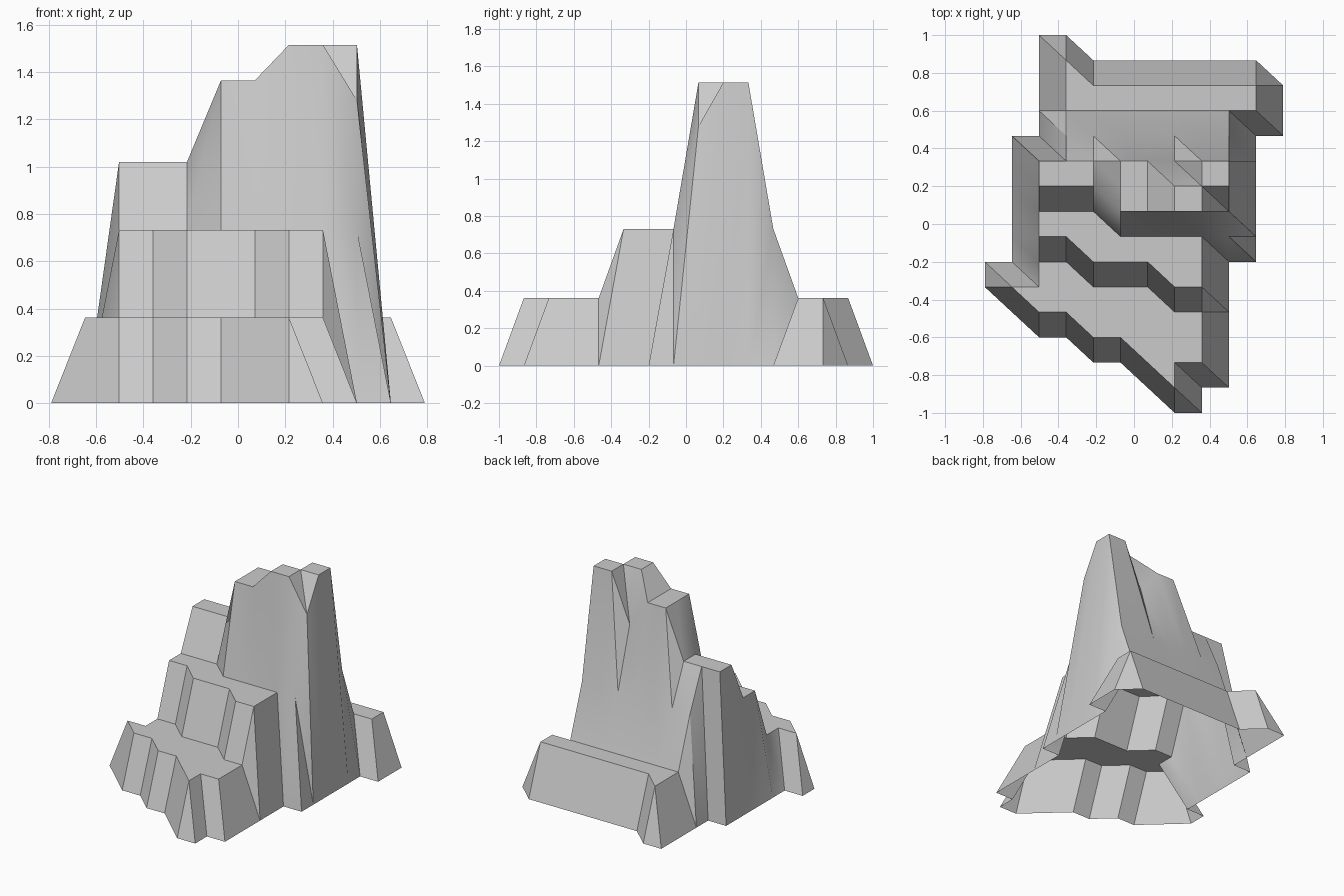
import bpy, bmesh, math

if "Cube" in bpy.data.objects:
    bpy.data.objects.remove(bpy.data.objects["Cube"])

NX, NY = 12, 16
DX, DY = 1.58 / (NX - 1), 2.0 / (NY - 1)

# Terraces: height, first row (front to back), then the column span of each row
TERRACES = [
    (0.362, 1, [(7, 7), (6, 8), (4, 8), (2, 8), (1, 8), (2, 8), (2, 9), (2, 9),
                (2, 9), (2, 9), (3, 9), (3, 10), (3, 10), (3, 3)]),
    (0.732, 5, [(7, 8), (4, 8), (2, 9), (2, 9), (2, 9), (2, 9), (3, 9)]),
    (1.02, 9, [(2, 9), (2, 9)]),
    (1.365, 8, [(5, 9), (5, 9), (5, 9)]),
    (1.515, 8, [(7, 8), (7, 9), (8, 9)]),
]

height = {(i, j): 0.0 for i in range(NX) for j in range(NY)}
for z, first, spans in TERRACES:
    for j, (a, b) in enumerate(spans, first):
        for i in range(a, b + 1):
            height[i, j] = z
# Two chipped corners of the summit
height[9, 8] = 1.28
height[7, 10] = 1.17

# Cliff shell: triangulated terrain, open underneath, without the flat ground
bm = bmesh.new()
vert = {(i, j): bm.verts.new((-0.79 + i * DX, -1 + j * DY, z))
        for (i, j), z in height.items()}
for i in range(NX - 1):
    for j in range(NY - 1):
        for tri in (((i, j), (i + 1, j), (i, j + 1)),
                    ((i + 1, j), (i + 1, j + 1), (i, j + 1))):
            if any(height[k] > 0 for k in tri):
                bm.faces.new([vert[k] for k in tri])
bmesh.ops.delete(bm, geom=[v for v in bm.verts if not v.link_faces], context='VERTS')

mesh = bpy.data.meshes.new("rock_cliff")
bm.to_mesh(mesh)
bm.free()
cliff = bpy.data.objects.new("rock_cliff", mesh)
bpy.context.collection.objects.link(cliff)
bpy.context.view_layer.objects.active = cliff
cliff.select_set(True)
bpy.ops.object.shade_smooth_by_angle(angle=math.radians(30))
